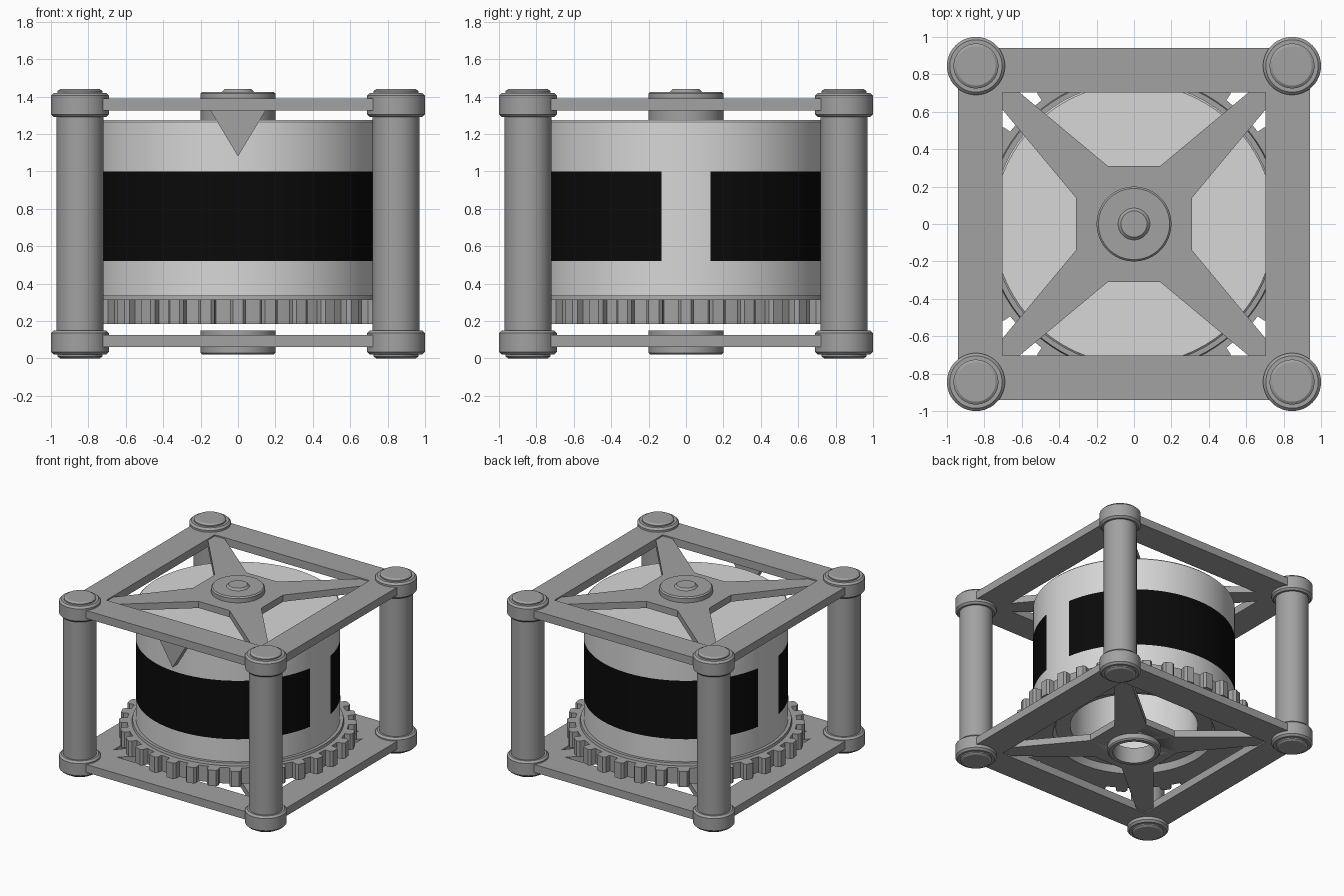
import bpy, bmesh, math
from mathutils import Matrix, Vector

if "Cube" in bpy.data.objects:
    bpy.data.objects.remove(bpy.data.objects["Cube"])


def material(name, v):
    m = bpy.data.materials.new(name)
    m.diffuse_color = (v, v, v, 1)
    m.use_nodes = True
    m.node_tree.nodes["Principled BSDF"].inputs["Base Color"].default_value = m.diffuse_color
    return m


GREY = material("frame_grey", 0.36)
LIGHT = material("drum_light_grey", 0.68)
BLACK = material("band_black", 0.003)


def finish(bm, name, mats, loc=(0, 0, 0)):
    bmesh.ops.remove_doubles(bm, verts=bm.verts, dist=1e-5)
    bmesh.ops.recalc_face_normals(bm, faces=bm.faces)
    me = bpy.data.meshes.new(name)
    bm.to_mesh(me)
    bm.free()
    for p in me.polygons:
        p.use_smooth = True
    me.set_sharp_from_angle(angle=math.radians(30))
    for m in mats:
        me.materials.append(m)
    ob = bpy.data.objects.new(name, me)
    ob.location = loc
    bpy.context.collection.objects.link(ob)
    return ob


def lathe(bm, profile, seg=64, closed=False, phase=0.0):
    """Spin (radius, height) points about z."""
    rings = []
    for i in range(seg):
        a = phase + 2 * math.pi * i / seg
        rings.append([bm.verts.new((r * math.cos(a), r * math.sin(a), z)) for r, z in profile])
    n = len(profile)
    for i in range(seg):
        a, b = rings[i], rings[(i + 1) % seg]
        for j in range(n if closed else n - 1):
            k = (j + 1) % n
            bm.faces.new((a[j], b[j], b[k], a[k]))


def prism(bm, pts, depth, matrix=Matrix()):
    """Extrude a flat outline; the outline lies in xy and rises along z."""
    f = bm.faces.new([bm.verts.new(matrix @ Vector((x, y, 0))) for x, y in pts])
    out = bmesh.ops.extrude_face_region(bm, geom=[f])["geom"]
    d = matrix.to_3x3() @ Vector((0, 0, depth))
    for v in out:
        if isinstance(v, bmesh.types.BMVert):
            v.co += d


# Corner posts with bevelled caps and small end discs
half = [(0.0, 0.0), (0.105, 0.0), (0.12, 0.01), (0.12, 0.02), (0.14, 0.02),
        (0.155, 0.035), (0.155, 0.135), (0.14, 0.15), (0.125, 0.15)]
post = half + [(r, 1.44 - z) for r, z in reversed(half)]
for sx, xn in ((-1, "left"), (1, "right")):
    for sy, yn in ((-1, "front"), (1, "back")):
        bm = bmesh.new()
        lathe(bm, post, 48)
        finish(bm, f"{yn}_{xn}_post", [GREY], (sx * 0.845, sy * 0.845, 0))

# Square frames with crossed arms, top and bottom
arm = [(0.31, -0.14), (0.31, 0.14), (0.71, 0.62), (0.71, 0.71), (0.62, 0.71)]
outline = []
for k in range(4):
    c, s = round(math.cos(k * math.pi / 2)), round(math.sin(k * math.pi / 2))
    outline += [(x * c - y * s, x * s + y * c) for x, y in arm]
R2 = math.sqrt(2)
for name, z0, arm_z in (("bottom", 0.06, 0.07), ("top", 1.325, 1.325)):
    bm = bmesh.new()
    lathe(bm, [(0.703 * R2, z0), (0.94 * R2, z0), (0.94 * R2, z0 + 0.065), (0.703 * R2, z0 + 0.065)],
          4, True, math.pi / 4)
    finish(bm, name + "_square_frame", [GREY])
    bm = bmesh.new()
    # the bottom cross is pierced by the open hub
    prism(bm, outline, 0.055, Matrix.Translation((0, 0, arm_z)))
    cross = finish(bm, name + "_cross_arms", [GREY])
    if name == "bottom":
        bm = bmesh.new()
        lathe(bm, [(0, -0.1), (0.163, -0.1), (0.163, 0.3), (0, 0.3)], 48)
        cutter = finish(bm, "hub_hole_cutter", [GREY])
        cutter.hide_render = True
        cutter.hide_viewport = True
        mod = cross.modifiers.new("hole", "BOOLEAN")
        mod.operation = "DIFFERENCE"
        mod.solver = "EXACT"
        mod.object = cutter

# Hubs
bm = bmesh.new()
lathe(bm, [(0, 1.275), (0.2, 1.275), (0.2, 1.415), (0.19, 1.425), (0.085, 1.425), (0.07, 1.44), (0, 1.44)])
finish(bm, "top_hub", [GREY])
bm = bmesh.new()
lathe(bm, [(0.16, 0.02), (0.19, 0.02), (0.2, 0.03), (0.2, 0.15), (0.16, 0.15)], 64, True)
finish(bm, "bottom_hub", [GREY])

# Drum, hollow from below, with a black band broken on the left and right
bm = bmesh.new()
lathe(bm, [(0, 1.275), (0.75, 1.275), (0.76, 1.265), (0.76, 1.0), (0.76, 0.52), (0.76, 0.3),
           (0.48, 0.25), (0.48, 0.9), (0, 0.9)], 72)
drum = finish(bm, "drum", [LIGHT, BLACK])
for p in drum.data.polygons:
    c = p.center
    if c.xy.length > 0.7 and 0.52 < c.z < 1.0 and math.atan2(abs(c.y), abs(c.x)) > math.radians(10):
        p.material_index = 1

# Gear ring under the drum
bm = bmesh.new()
lathe(bm, [(0.48, 0.25), (0.59, 0.24), (0.61, 0.185), (0.825, 0.185), (0.825, 0.315), (0.79, 0.315),
           (0.785, 0.335), (0.74, 0.335), (0.74, 0.29)], 96, True)
tooth = [(0.8, -0.043), (0.865, -0.043), (0.885, -0.028), (0.885, 0.028), (0.865, 0.043), (0.8, 0.043)]
for i in range(32):
    prism(bm, tooth, 0.13, Matrix.Rotation(i * math.pi / 16, 4, "Z") @ Matrix.Translation((0, 0, 0.185)))
finish(bm, "gear_ring", [GREY])

# Front pointer
bm = bmesh.new()
prism(bm, [(-0.15, 1.33), (0.15, 1.33), (0, 1.08)], 0.06,
      Matrix.Translation((0, -0.79, 0)) @ Matrix.Rotation(math.pi / 2, 4, "X"))
finish(bm, "front_pointer", [GREY])
